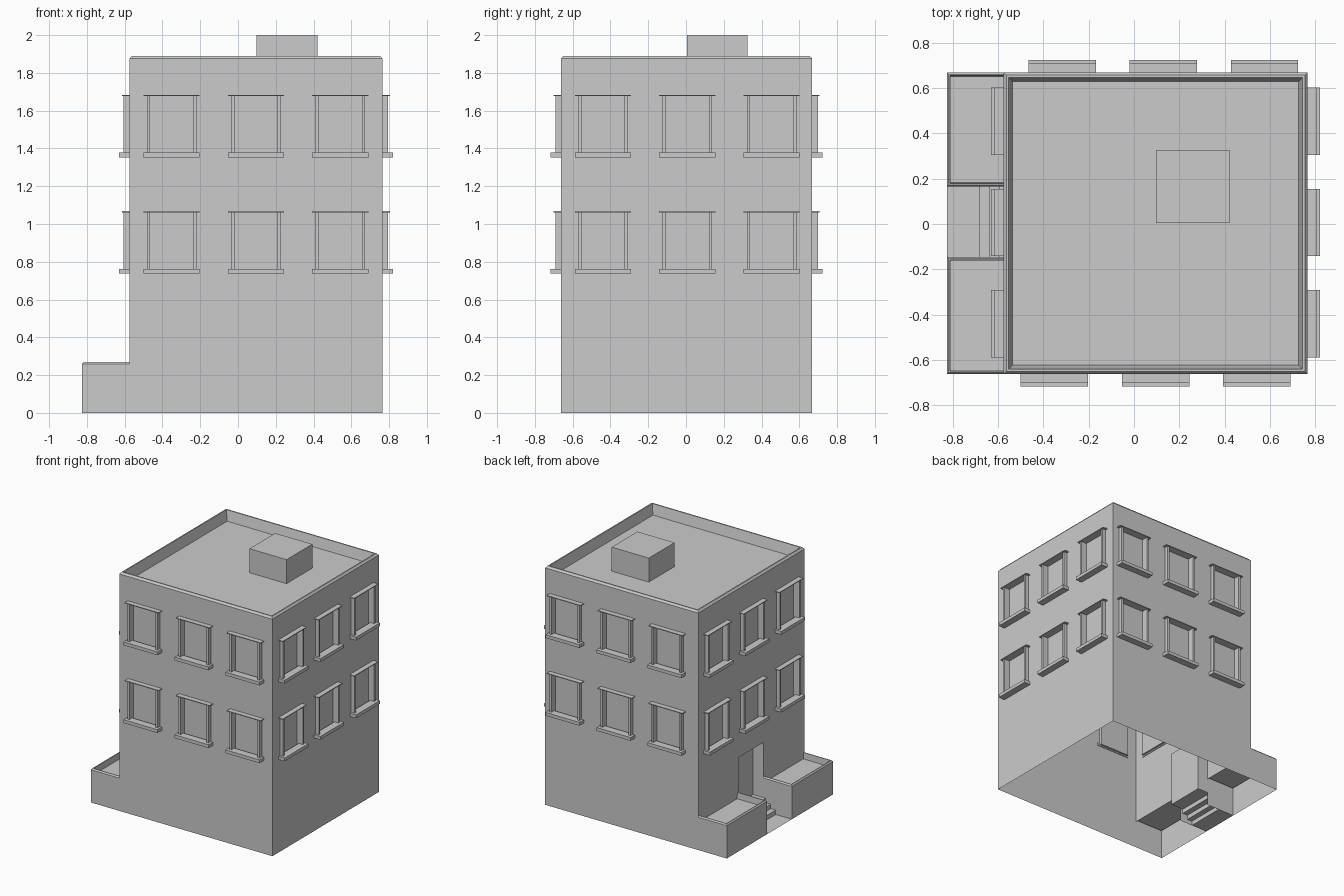
import bpy, bmesh
from mathutils import Vector

if "Cube" in bpy.data.objects:
    bpy.data.objects.remove(bpy.data.objects["Cube"])

X0, X1, Y0, Y1 = -0.575, 0.765, -0.662, 0.668   # main block footprint
PX = -0.825                                     # outer edge of the porch
D0, D1 = -0.145, 0.165                          # doorway, along y
UP = Vector((0, 0, 1))


def finish(bm, name):
    bmesh.ops.remove_doubles(bm, verts=bm.verts, dist=1e-5)
    me = bpy.data.meshes.new(name)
    bm.to_mesh(me)
    bm.free()
    ob = bpy.data.objects.new(name, me)
    bpy.context.collection.objects.link(ob)


def face(bm, pts, normal):
    """Add a face that looks along the given normal."""
    f = bm.faces.new([bm.verts.new(p) for p in pts])
    f.normal_update()
    if f.normal.dot(Vector(normal)) < 0:
        f.normal_flip()


def box(bm, a, b):
    a, b = Vector(a), Vector(b)
    g = bmesh.ops.create_cube(bm, size=1)
    for v in g['verts']:
        v.co = (a + b) / 2 + Vector([v.co[i] * abs(b[i] - a[i]) for i in range(3)])


def recess(bm, P, n, u0, u1, z0, z1, d):
    """Five-sided pocket pushed into a wall; P maps (u, z, out) to a point."""
    u = P(1, 0, 0) - P(0, 0, 0)
    face(bm, [P(u0, z0, -d), P(u1, z0, -d), P(u1, z1, -d), P(u0, z1, -d)], n)
    for c, s in ((u0, 1), (u1, -1)):
        face(bm, [P(c, z0, 0), P(c, z0, -d), P(c, z1, -d), P(c, z1, 0)], u * s)
    for c, s in ((z0, 1), (z1, -1)):
        face(bm, [P(u0, c, 0), P(u1, c, 0), P(u1, c, -d), P(u0, c, -d)], UP * s)


def wall(bm, P, n, ur, zr, holes):
    """Flat wall split into cells, leaving out the holes."""
    us = sorted({*ur, *[h[0] for h in holes], *[h[1] for h in holes]})
    zs = sorted({*zr, *[h[2] for h in holes], *[h[3] for h in holes]})
    for a, b in zip(us, us[1:]):
        for c, d in zip(zs, zs[1:]):
            mu, mz = (a + b) / 2, (c + d) / 2
            if not any(h[0] < mu < h[1] and h[2] < mz < h[3] for h in holes):
                face(bm, [P(a, c, 0), P(b, c, 0), P(b, d, 0), P(a, d, 0)], n)


def rim(bm, x0, x1, y0, y1, steps, open_right=False):
    """Chamfered parapet around a sunken floor."""
    loops = []
    for i, z in steps:
        r = x1 if open_right else x1 - i
        loops.append([Vector(p) for p in ((x0 + i, y0 + i, z), (r, y0 + i, z),
                                          (r, y1 - i, z), (x0 + i, y1 - i, z))])
    for k, (lo, hi) in enumerate(zip(loops, loops[1:])):
        for j in range(4):
            if open_right and j == 1:
                continue
            m = (j + 1) % 4
            out = ((0, -1, 0), (1, 0, 0), (0, 1, 0), (-1, 0, 0))[j]
            n = Vector(out) * (-1 if k == len(steps) - 2 else 1) + UP
            face(bm, [lo[j], lo[m], hi[m], hi[j]], n)
    face(bm, loops[-1], UP)


# Four walls: name, axis running along the wall, position, outward sign, window starts
SIDES = [("front", 0, Y0, -1, (-0.5, -0.053, 0.393)),
         ("back", 0, Y1, 1, (-0.465, -0.02, 0.427)),
         ("right", 1, X1, 1, (-0.588, -0.142, 0.305)),
         ("left", 1, X0, -1, (-0.588, -0.142, 0.305))]
W = 0.297                                        # sill width
FLOORS = ((0.737, 1.062), (1.352, 1.677))        # sill bottom, lintel bottom

shell = bmesh.new()
for name, axis, pos, s, starts in SIDES:
    def P(u, z, o):
        q = pos + s * o
        return Vector((u, q, z)) if axis == 0 else Vector((q, u, z))
    n = P(0, 0, 1) - P(0, 0, 0)
    trim = bmesh.new()
    holes = []
    for u in starts:
        for zs, zl in FLOORS:
            holes.append((u + 0.018, u + W - 0.018, zs + 0.01, zl))
            recess(shell, P, n, *holes[-1], 0.02)
            box(trim, P(u, zs, -0.005), P(u + W, zs + 0.026, 0.055))          # sill
            box(trim, P(u, zl, -0.005), P(u + W, zl + 0.006, 0.04))           # lintel
            for j in (u + 0.018, u + W - 0.034):                              # jambs
                box(trim, P(j, zs + 0.02, -0.02), P(j + 0.016, zl, 0.03))
    finish(trim, name + "_window_frames")
    ur, z0 = ((X0, X1) if axis == 0 else (Y0, Y1)), 0
    if name == "left":                           # wall starts above the planters
        z0 = 0.22
        holes.append((D0, D1, 0.22, 0.54))
        recess(shell, P, n, D0, D1, 0.105, 0.54, 0.09)
    wall(shell, P, n, ur, (z0, 1.875), holes)

# Roof parapet
rim(shell, X0, X1, Y0, Y1, ((0, 1.875), (0.012, 1.89), (0.022, 1.89), (0.04, 1.81)))
finish(shell, "building_shell")

# Roof hatch
bm = bmesh.new()
box(bm, (0.097, 0.005, 1.81), (0.422, 0.326, 2.0))
finish(bm, "roof_hatch")

# Planters on both sides of the entrance, open underneath
for name, a, b in (("front_planter", Y0, D0), ("back_planter", D1, Y1)):
    bm = bmesh.new()
    for y, s in ((a, -1), (b, 1)):
        face(bm, [(PX, y, 0), (X0, y, 0), (X0, y, 0.26), (PX, y, 0.26)], (0, s, 0))
    face(bm, [(PX, a, 0), (PX, b, 0), (PX, b, 0.26), (PX, a, 0.26)], (-1, 0, 0))
    rim(bm, PX, X0, a, b, ((0, 0.26), (0.008, 0.27), (0.014, 0.27), (0.017, 0.22)), True)
    finish(bm, name)

# Entrance path and steps as one folded strip
bm = bmesh.new()
prof = [(PX, 0), (-0.684, 0), (-0.684, 0.035), (-0.64, 0.035), (-0.64, 0.07),
        (-0.595, 0.07), (-0.595, 0.105), (X0, 0.105)]
for (xa, za), (xb, zb) in zip(prof, prof[1:]):
    face(bm, [(xa, D0, za), (xb, D0, zb), (xb, D1, zb), (xa, D1, za)], (-1, 0, 1))
finish(bm, "entrance_steps")
